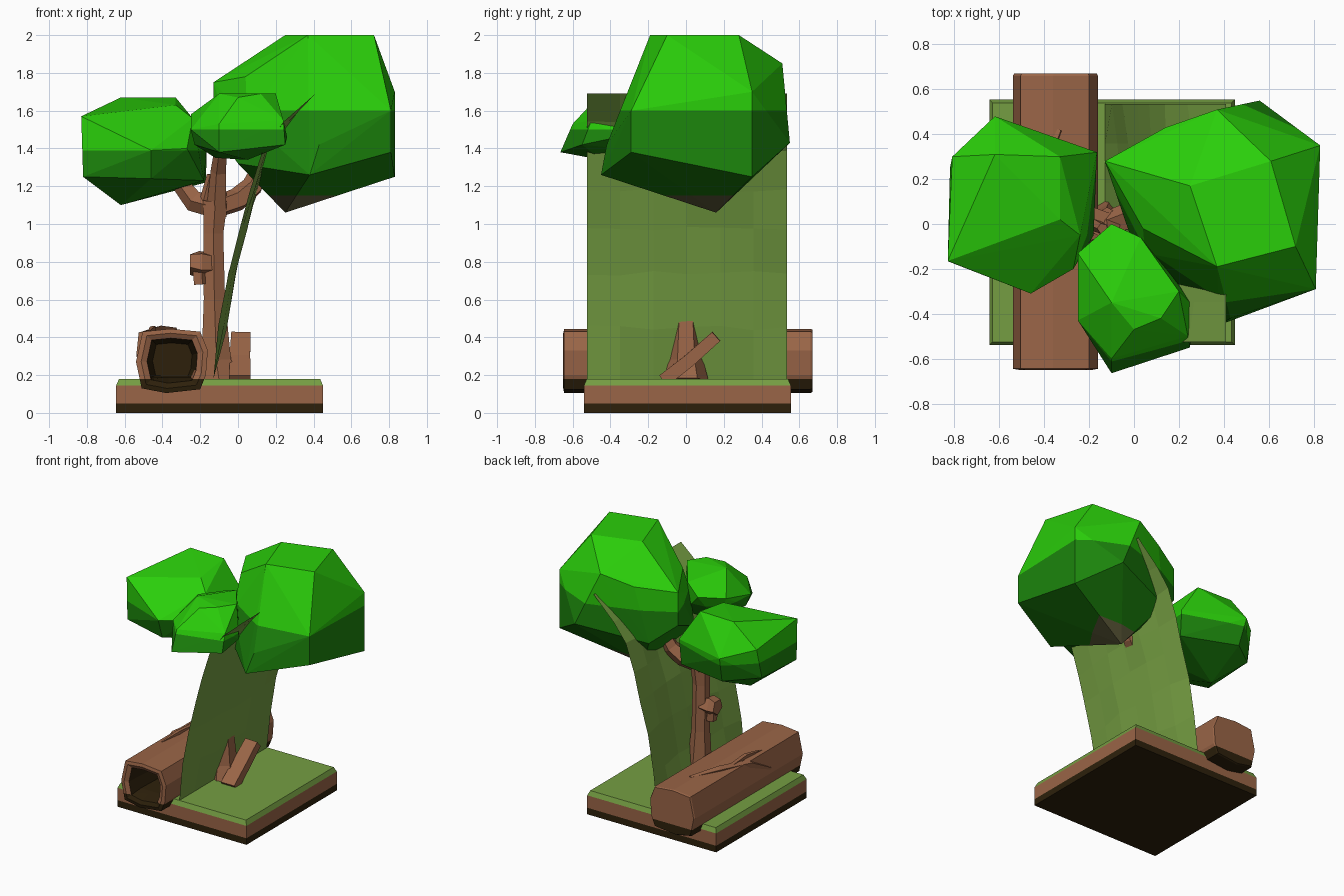
import bpy, bmesh, math, random
from mathutils import Vector

if "Cube" in bpy.data.objects:
    bpy.data.objects.remove(bpy.data.objects["Cube"])

random.seed(4)


def material(name, rgb):
    m = bpy.data.materials.new(name)
    lin = [((c / 255 + 0.055) / 1.055) ** 2.4 if c > 10 else c / 3295 for c in rgb]
    m.diffuse_color = (*lin, 1)
    m.use_nodes = True
    m.node_tree.nodes["Principled BSDF"].inputs["Base Color"].default_value = m.diffuse_color
    return m


LEAF = material("light leaf green", (42, 206, 10))
LEAF_LOW = material("deep leaf green", (28, 134, 12))
GRASS = material("grass green", (117, 158, 66))
BARK = material("bark brown", (154, 101, 71))
DARK = material("dark soil", (45, 32, 11))
OLIVE = material("olive shadow brown", (105, 102, 65))


def finish(name, bm, mats, rule=None):
    """Turn a bmesh into an object; rule(face) picks the material slot."""
    if rule:
        for f in bm.faces:
            f.material_index = rule(f)
    me = bpy.data.meshes.new(name)
    bm.to_mesh(me)
    bm.free()
    for m in mats:
        me.materials.append(m)
    ob = bpy.data.objects.new(name, me)
    bpy.context.collection.objects.link(ob)
    return ob


def cut(bm, z):
    bmesh.ops.bisect_plane(bm, geom=bm.verts[:] + bm.edges[:] + bm.faces[:],
                           plane_co=(0, 0, z), plane_no=(0, 0, 1))


def loft(bm, rings):
    """Join rings of points with quads and cap both ends."""
    vs = [[bm.verts.new(p) for p in r] for r in rings]
    n = len(vs[0])
    for a, b in zip(vs, vs[1:]):
        for i in range(n):
            bm.faces.new((a[i], a[(i + 1) % n], b[(i + 1) % n], b[i]))
    bm.faces.new(vs[0][::-1])
    bm.faces.new(vs[-1])
    bmesh.ops.recalc_face_normals(bm, faces=bm.faces[:])


def limb(name, pts, sides=6, widen=1.0):
    """Faceted branch through (x, y, z, radius) points; widen stretches it sideways."""
    bm = bmesh.new()
    rings = []
    for i, p in enumerate(pts):
        a, b = pts[max(i - 1, 0)], pts[min(i + 1, len(pts) - 1)]
        q = Vector((0, 0, 1)).rotation_difference(Vector(b[:3]) - Vector(a[:3]))
        rings.append([Vector(p[:3]) + q @ Vector((widen * p[3] * math.cos(t), p[3] * math.sin(t), 0))
                      for t in (math.tau * (k + 0.5) / sides for k in range(sides))])
    loft(bm, rings)
    return finish(name, bm, [BARK])


def foliage(name, pts, split, low=-1):
    """Convex leaf clump, lighter above split, olive below low."""
    bm = bmesh.new()
    for p in pts:
        bm.verts.new(p)
    res = bmesh.ops.convex_hull(bm, input=bm.verts[:])
    bmesh.ops.delete(bm, geom=list({v for v in res["geom_interior"] if isinstance(v, bmesh.types.BMVert)}),
                     context='VERTS')
    cut(bm, split)
    cut(bm, low)

    def rule(f):
        z = f.calc_center_median().z
        return 0 if z > split else 1 if z > low else 2
    return finish(name, bm, [LEAF, LEAF_LOW, OLIVE], rule)


# Layered square base: soil, earth and bevelled grass
def square(z, inset):
    x0, x1, y0, y1 = -0.645 + inset, 0.45 - inset, -0.54 + inset, 0.555 - inset
    return [(x0, y0, z), (x1, y0, z), (x1, y1, z), (x0, y1, z)]


bm = bmesh.new()
loft(bm, [square(0, 0), square(0.05, 0), square(0.145, 0), square(0.18, 0.015)])
finish("base", bm, [DARK, BARK, GRASS],
       lambda f: 0 if f.calc_center_median().z < 0.05 else 1 if f.calc_center_median().z < 0.14 else 2)

# Curved grass sheet rising through the tree, bulging in the middle
profile = [(-0.13, 0.18), (-0.1, 0.45), (-0.052, 0.74), (0.008, 0.98), (0.063, 1.18),
           (0.13, 1.38), (0.245, 1.53), (0.41, 1.69)]
bm = bmesh.new()
rows = []
for i, (x, z) in enumerate(profile):
    wob = 0.0 if i in (0, len(profile) - 1) else 1.0
    rows.append([bm.verts.new((x + wob * (0.04 * math.sin(math.pi * j / 6) + random.uniform(-0.008, 0.008)),
                               -0.525 + 1.06 * j / 6,
                               z + wob * random.uniform(-0.015, 0.015))) for j in range(7)])
for a, b in zip(rows, rows[1:]):
    for j in range(6):
        bm.faces.new((a[j], a[j + 1], b[j + 1], b[j]))
finish("curved_grass_sheet", bm, [GRASS])

# Hollow log lying front to back
section = [(-0.505, 0.43), (-0.36, 0.445), (-0.2, 0.43), (-0.16, 0.33), (-0.17, 0.2),
           (-0.2, 0.125), (-0.38, 0.105), (-0.51, 0.13), (-0.54, 0.27)]


def hoop(y, s=1.0, floor=0.0):
    return [(-0.345 + (x + 0.345) * s, y, max(floor, 0.28 + (z - 0.28) * s)) for x, z in section]


bm = bmesh.new()
loft(bm, [hoop(-0.3, 0.55, 0.195), hoop(-0.53, 0.66, 0.19), hoop(-0.635, 0.7), hoop(-0.65, 0.86),
          hoop(-0.645), hoop(0.66), hoop(0.67, 0.97)])
cut(bm, 0.18)


def log_rule(f):
    c = f.calc_center_median()
    inside = c.y < -0.2 and math.hypot((c.x + 0.345) / 0.19, (c.z - 0.28) / 0.17) < 0.73
    return 1 if c.z < 0.18 or inside else 0


finish("hollow_log", bm, [BARK, DARK], log_rule)

# Twigs lying over the log
limb("log_twig", [(-0.33, 0.42, 0.44, 0.012), (-0.42, 0.2, 0.435, 0.03), (-0.5, -0.05, 0.41, 0.03),
                  (-0.53, -0.27, 0.3, 0.01)], 4)
limb("log_twig_fork", [(-0.45, 0.1, 0.43, 0.02), (-0.45, -0.08, 0.445, 0.02), (-0.47, -0.25, 0.43, 0.008)], 4)

# Trunk, root, knob and branches
limb("trunk", [(-0.1, 0, 0.17, 0.12), (-0.115, 0, 0.28, 0.09), (-0.125, 0, 0.6, 0.065),
               (-0.13, 0, 0.95, 0.06), (-0.12, 0, 1.12, 0.075)], 6)
limb("leaning_root", [(0.01, -0.12, 0.17, 0.05), (0.01, 0.02, 0.28, 0.048), (0.015, 0.16, 0.405, 0.045)], 4, 1.6)
limb("trunk_knob", [(-0.13, 0, 0.79, 0.06), (-0.2, -0.02, 0.79, 0.075), (-0.255, -0.02, 0.79, 0.06)], 5)
limb("trunk_knob_tip", [(-0.21, -0.02, 0.82, 0.045), (-0.2, -0.02, 0.68, 0.04)], 5)
limb("left_branch", [(-0.12, 0, 1.09, 0.06), (-0.23, 0.04, 1.12, 0.06), (-0.3, 0.07, 1.21, 0.05),
                     (-0.32, 0.1, 1.35, 0.03)], 5)
limb("left_twig", [(-0.18, 0, 1.1, 0.03), (-0.14, -0.02, 1.26, 0.025)], 5)
limb("front_branch", [(-0.11, 0, 1.05, 0.06), (-0.1, -0.08, 1.28, 0.045), (-0.08, -0.22, 1.48, 0.03)], 5)
limb("right_branch", [(-0.11, 0, 1.09, 0.06), (0.0, 0.04, 1.13, 0.065), (0.08, 0.07, 1.2, 0.06),
                      (0.15, 0.1, 1.35, 0.045)], 5)

# Leaf clumps
foliage("large_foliage", [
    (0.25, 0.17, 2.0), (0.37, -0.19, 2.0), (0.72, -0.1, 2.0), (0.61, 0.28, 2.0),
    (0.37, 0.51, 1.85), (0.14, 0.43, 1.78), (-0.13, 0.28, 1.75), (0.04, -0.02, 1.78),
    (0.83, 0.35, 1.7), (0.81, -0.29, 1.6), (0.4, -0.33, 1.6), (0.05, -0.13, 1.55),
    (-0.13, 0.28, 1.5), (0.56, 0.55, 1.43), (0.83, 0.35, 1.25), (0.81, -0.29, 1.38),
    (0.43, -0.42, 1.42), (0.38, -0.45, 1.26), (0.0, -0.1, 1.32), (0.05, 0.38, 1.35),
    (0.25, 0.16, 1.06)], 1.6, 1.15)
foliage("left_foliage", [
    (-0.62, 0.31, 1.67), (-0.33, 0.3, 1.67), (-0.33, 0.02, 1.63), (-0.62, 0.02, 1.58),
    (-0.83, -0.165, 1.57), (-0.81, 0.3, 1.5), (-0.62, 0.48, 1.45), (-0.165, 0.32, 1.42),
    (-0.24, -0.05, 1.56), (-0.27, -0.2, 1.4), (-0.46, -0.31, 1.39), (-0.82, -0.17, 1.25),
    (-0.82, 0.25, 1.27), (-0.6, 0.42, 1.25), (-0.17, 0.3, 1.22), (-0.18, -0.05, 1.23),
    (-0.46, -0.26, 1.24), (-0.62, 0.1, 1.1)], 1.39)
foliage("front_foliage", [
    (-0.1, 0.0, 1.6), (-0.1, -0.35, 1.69), (0.03, -0.06, 1.66), (0.2, -0.3, 1.69),
    (0.0, -0.47, 1.67), (0.12, -0.42, 1.69), (-0.25, -0.13, 1.58), (-0.25, -0.43, 1.5),
    (-0.1, -0.6, 1.53), (0.24, -0.5, 1.55), (0.26, -0.36, 1.46), (-0.1, -0.665, 1.38),
    (0.25, -0.55, 1.42), (0.05, -0.45, 1.34), (-0.23, -0.4, 1.42), (-0.12, -0.2, 1.35),
    (0.12, -0.15, 1.38)], 1.5)
